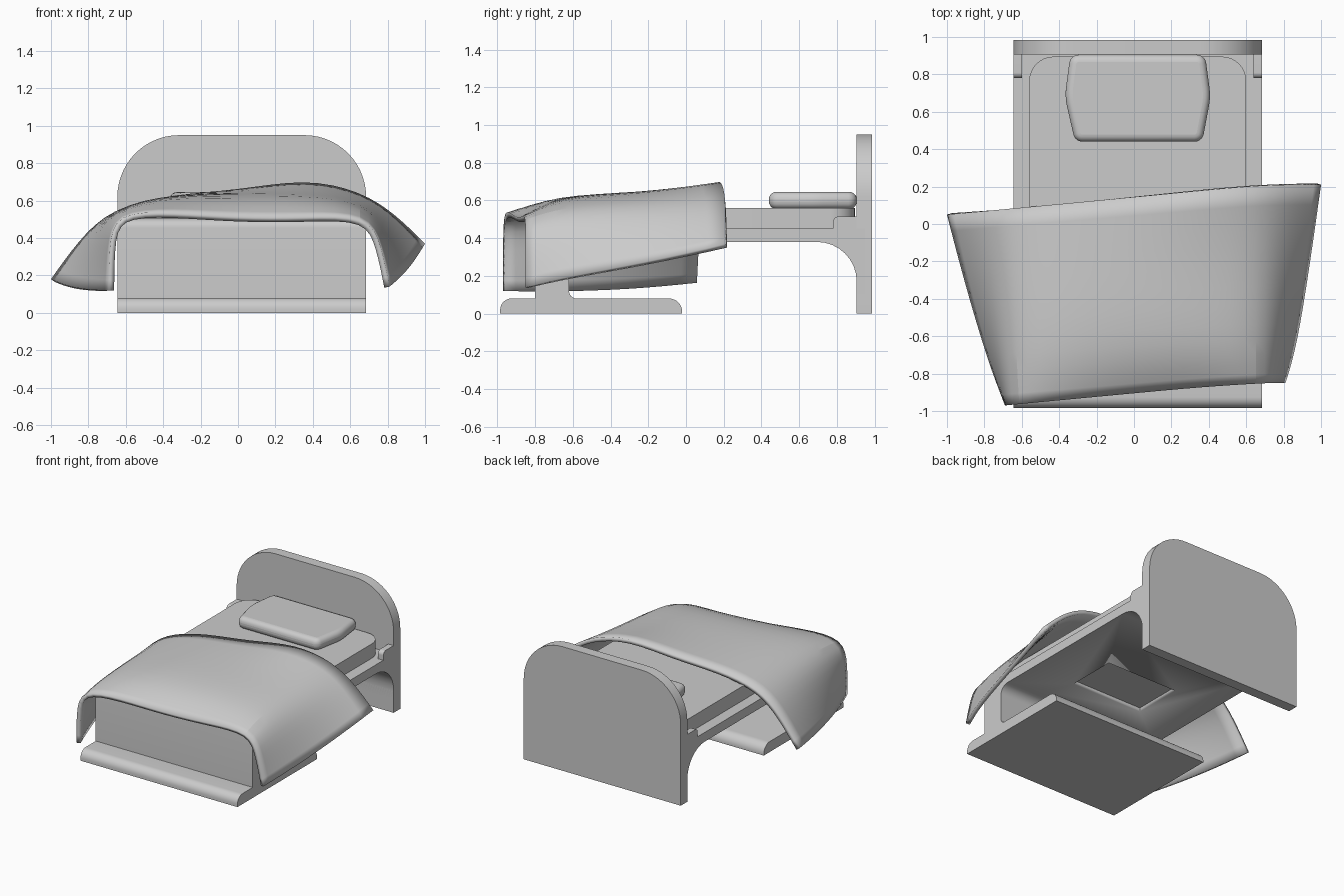
import bpy, bmesh, math
from mathutils import Vector

if "Cube" in bpy.data.objects:
    bpy.data.objects.remove(bpy.data.objects["Cube"])

X0, X1 = -0.645, 0.685          # bed width limits
XC = (X0 + X1) / 2


def fillet(points, seg=8):
    """Outline from (a, b[, radius]) corners, rounding those with a radius."""
    out, n = [], len(points)
    for i, p in enumerate(points):
        c = Vector(p[:2])
        r = p[2] if len(p) > 2 else 0
        if not r:
            out.append(c)
            continue
        a = (Vector(points[i - 1][:2]) - c).normalized()
        b = (Vector(points[(i + 1) % n][:2]) - c).normalized()
        half = a.angle(b) / 2
        d = r / math.tan(half)
        centre = c + (a + b).normalized() * (r / math.sin(half))
        va, vb = c + a * d - centre, c + b * d - centre
        total = va.angle(vb)
        for k in range(seg + 1):
            t = k / seg
            v = (va * math.sin((1 - t) * total) + vb * math.sin(t * total)) / math.sin(total)
            out.append(centre + v)
    return out


def finish(name, bm, angle=35):
    bmesh.ops.recalc_face_normals(bm, faces=bm.faces)
    mesh = bpy.data.meshes.new(name)
    bm.to_mesh(mesh)
    bm.free()
    ob = bpy.data.objects.new(name, mesh)
    bpy.context.collection.objects.link(ob)
    bpy.ops.object.select_all(action='DESELECT')
    ob.select_set(True)
    bpy.context.view_layer.objects.active = ob
    bpy.ops.object.shade_smooth_by_angle(angle=math.radians(angle))
    return ob


def prism(name, points, axis, lo, hi, seg=8):
    """Extrude a filleted outline along an axis from lo to hi."""
    bm = bmesh.new()
    place = {'x': lambda p, h: (h, p[0], p[1]),
             'y': lambda p, h: (p[0], h, p[1]),
             'z': lambda p, h: (p[0], p[1], h)}[axis]
    outline = fillet(points, seg)
    face = bm.faces.new([bm.verts.new(place(p, lo)) for p in outline])
    res = bmesh.ops.extrude_face_region(bm, geom=[face])
    shift = Vector(place((0, 0), hi - lo))
    bmesh.ops.translate(bm, vec=shift, verts=[v for v in res['geom'] if isinstance(v, bmesh.types.BMVert)])
    return finish(name, bm)


# Frame: floor base, foot post, platform and curved bracket in one side profile
frame = prism("bed_frame", [
    (-0.985, 0), (-0.02, 0), (-0.02, 0.08, 0.07), (-0.62, 0.08, 0.04),
    (-0.62, 0.38, 0.07), (0.905, 0.38, 0.21), (0.905, 0.1), (0.95, 0.1),
    (0.95, 0.45), (-0.68, 0.45), (-0.68, 0.505, 0.03), (-0.80, 0.505, 0.05),
    (-0.80, 0.08), (-0.985, 0.08, 0.06)], 'x', X0, X1)

# Shallow recess under the platform
cutter = prism("recess_cutter", [(-0.28, -0.27), (0.32, -0.27), (0.32, 0.11), (-0.28, 0.11)], 'z', 0.3, 0.41)
cutter.hide_render = True
cutter.hide_viewport = False
cut = frame.modifiers.new("recess", 'BOOLEAN')
cut.object, cut.operation, cut.solver = cutter, 'DIFFERENCE', 'EXACT'
bpy.context.view_layer.objects.active = frame
bpy.ops.object.modifier_apply(modifier="recess")
bpy.data.objects.remove(cutter)

# Headboard with large rounded shoulders
prism("headboard", [(X0, 0), (X1, 0), (X1, 0.95, 0.33), (X0, 0.95, 0.33)], 'y', 0.905, 0.985, 14)

# Small raised rail ends beside the headboard
for side, x in (("left", X0), ("right", X1 - 0.045)):
    prism(side + "_rail_end", [(0.78, 0.44), (0.92, 0.44), (0.92, 0.515), (0.78, 0.515, 0.03)],
          'x', x, x + 0.045)

# Mattress
prism("mattress", [(-0.56, -0.70), (0.60, -0.70), (0.60, 0.895, 0.13), (-0.56, 0.895, 0.13)],
      'z', 0.44, 0.56)

# Pillow
pillow = prism("pillow", [
    (-0.315, 0.44, 0.05), (0.365, 0.44, 0.05), (0.41, 0.68, 0.3),
    (0.38, 0.905, 0.05), (-0.34, 0.905, 0.05), (-0.37, 0.68, 0.3)], 'z', 0.555, 0.645, 5)
soft = pillow.modifiers.new("soft_edge", 'BEVEL')
soft.width, soft.segments, soft.use_clamp_overlap = 0.038, 5, False

# Blanket: rows from back to front, each (left y, right y) and an (x, z) cross-section
rows = [
    ((0.05, 0.21), [(-1.0, .18), (-.68, .56), (-.35, .635), (0, .655), (.36, .72), (.66, .65), (1.0, .37)]),
    ((-0.30, -0.22), [(-.91, .14), (-.67, .57), (-.35, .635), (0, .64), (.35, .645), (.68, .61), (.94, .27)]),
    ((-0.74, -0.66), [(-.78, .12), (-.67, .57), (-.35, .63), (0, .63), (.35, .63), (.69, .59), (.87, .19)]),
    ((-0.97, -0.85), [(-.69, .12), (-.66, .54), (-.35, .54), (0, .51), (.35, .51), (.70, .53), (.81, .14)]),
]
bm = bmesh.new()
grid = []
for (yl, yr), section in rows:
    pts = list(section)
    # add a slightly bulged midpoint to each hanging side
    for at, i, j, s in ((6, 5, 6, 1), (1, 0, 1, -1)):
        mx = (section[i][0] + section[j][0]) / 2 + 0.015 * s
        mz = (section[i][1] + section[j][1]) / 2 + 0.015
        pts.insert(at, (mx, mz))
    xs = [p[0] for p in pts]
    grid.append([bm.verts.new((x, yl + (yr - yl) * min(1, (x - xs[0]) / (0.85 * (xs[-1] - xs[0]))), z))
                 for x, z in pts])
for a, b in zip(grid, grid[1:]):
    for i in range(len(a) - 1):
        bm.faces.new((a[i], b[i], b[i + 1], a[i + 1]))
blanket = finish("blanket", bm, 60)
if blanket.data.polygons[10].normal.z < 0:
    blanket.data.flip_normals()
sub = blanket.modifiers.new("smooth", 'SUBSURF')
sub.levels = sub.render_levels = 2
sub.boundary_smooth = 'PRESERVE_CORNERS'
thick = blanket.modifiers.new("thickness", 'SOLIDIFY')
thick.thickness, thick.offset = 0.03, -1
